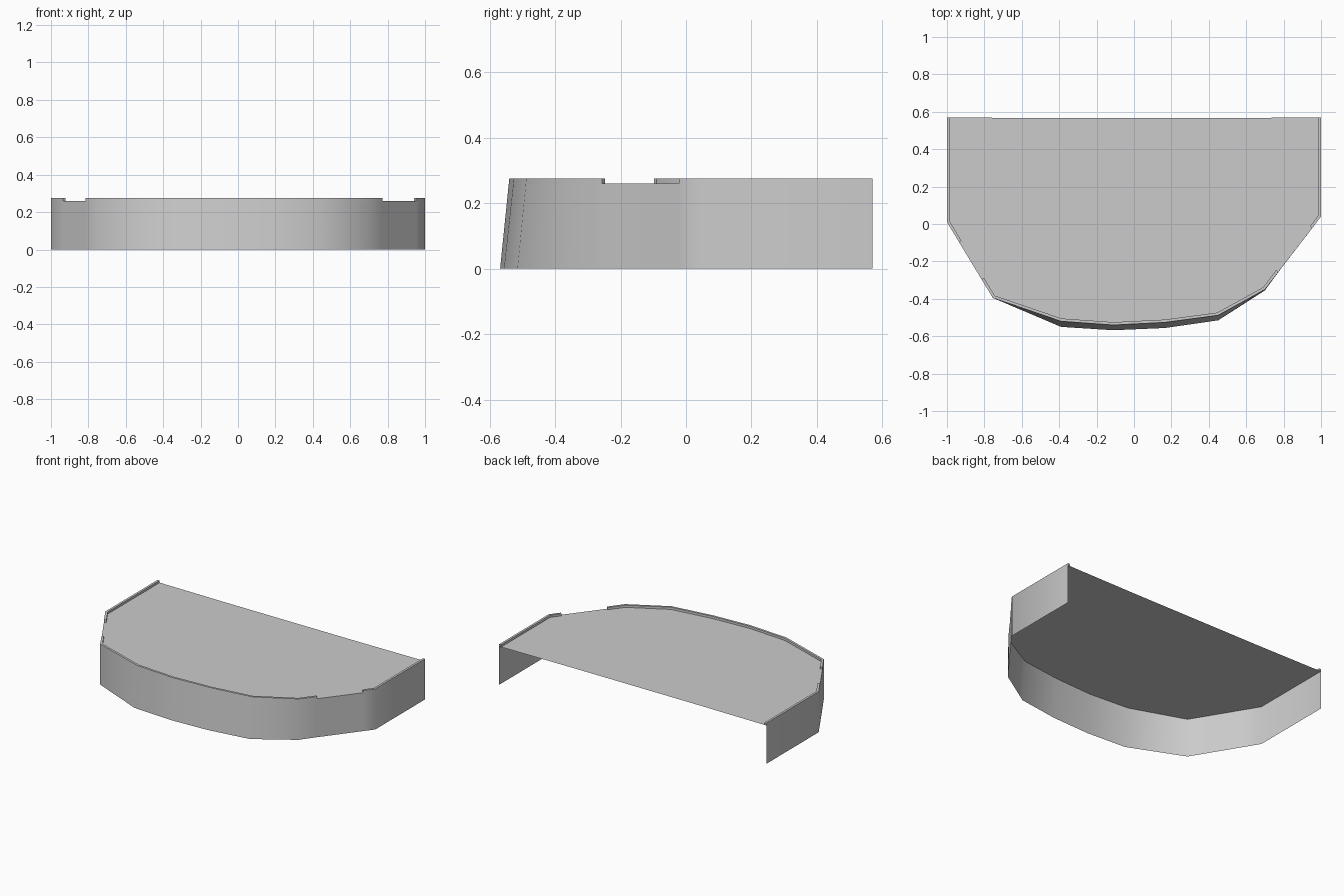
import bpy
from mathutils import Vector

if "Cube" in bpy.data.objects:
    bpy.data.objects.remove(bpy.data.objects["Cube"])

DECK_Z, RIM_Z, RIM_W = 0.26, 0.275, 0.015

# Plan outline, left back round the front to right back:
# x, y at the floor, y at the rim, whether the rim continues after this point
OUTLINE = [
    (-1.0, 0.57, 0.57, True), (-1.0, 0.01, 0.01, True),
    (-0.935, -0.098, -0.098, False), (-0.815, -0.296, -0.296, True),
    (-0.755, -0.395, -0.395, True), (-0.39, -0.55, -0.52, True),
    (-0.11, -0.568, -0.54, True), (0.165, -0.556, -0.526, True),
    (0.45, -0.515, -0.488, True), (0.70, -0.355, -0.35, True),
    (0.772, -0.257, -0.256, False), (0.953, -0.022, -0.022, True),
    (1.0, 0.04, 0.04, True), (1.0, 0.57, 0.57, True),
]


def make(name, verts, faces):
    mesh = bpy.data.meshes.new(name)
    mesh.from_pydata([tuple(v) for v in verts], [], faces)
    mesh.update()
    ob = bpy.data.objects.new(name, mesh)
    bpy.context.collection.objects.link(ob)
    bpy.ops.object.select_all(action='DESELECT')
    ob.select_set(True)
    bpy.context.view_layer.objects.active = ob
    bpy.ops.object.shade_smooth_by_angle(angle=0.7)
    return ob


def ring(z):
    t = z / RIM_Z
    return [Vector((x, yb + (yt - yb) * t, z)) for x, yb, yt, _ in OUTLINE]


def inset(pts, w):
    # mitred offset towards the middle
    out = []
    for i, p in enumerate(pts):
        dirs = []
        if i > 0:
            dirs.append((p - pts[i - 1]).normalized())
        if i < len(pts) - 1:
            dirs.append((pts[i + 1] - p).normalized())
        normals = [Vector((-d.y, d.x, 0)) for d in dirs]
        m = sum(normals, Vector()).normalized()
        out.append(p + m * (w / m.dot(normals[0])))
    return out


n = len(OUTLINE)
floor, deck_edge, top = ring(0), ring(DECK_Z), ring(RIM_Z)
inner_top = inset(top, RIM_W)
inner_low = [Vector((p.x, p.y, DECK_Z)) for p in inner_top]

# Wall: one leaning sheet round the sides and front, open at the back
make("outer_wall", floor + deck_edge,
     [(i, i + 1, n + i + 1, n + i) for i in range(n - 1)])

# Deck: flat panel with a very slightly hollow back edge
back = [Vector((0.45, 0.566, DECK_Z)), Vector((-0.5, 0.566, DECK_Z))]
make("deck", deck_edge + back, [tuple(range(n + 2))])

# Rim: raised lip in three runs, broken by the two notches
faces = []
for i in range(n - 1):
    if OUTLINE[i][3]:
        for k in range(3):
            a, b = k * n + i, (k + 1) * n + i
            faces.append((a, a + 1, b + 1, b))
for i in range(n):
    before = i > 0 and OUTLINE[i - 1][3]
    after = i < n - 1 and OUTLINE[i][3]
    cap = (i, n + i, 2 * n + i, 3 * n + i)
    if after and not before:
        faces.append(cap)
    elif before and not after:
        faces.append(cap[::-1])
make("rim", deck_edge + top + inner_top + inner_low, faces)
